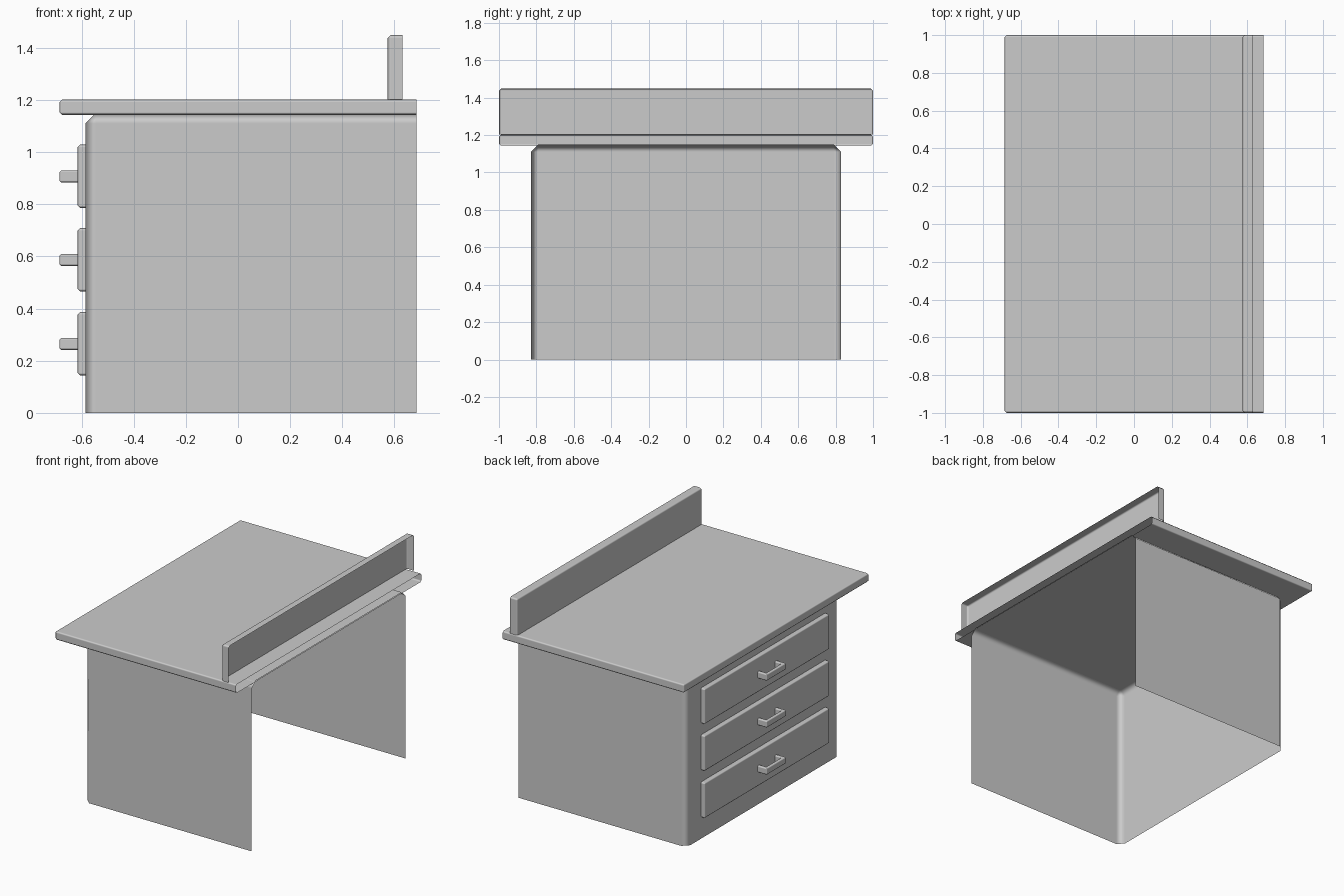
import bpy
import bmesh

if "Cube" in bpy.data.objects:
    bpy.data.objects.remove(bpy.data.objects["Cube"])


def finish(bm, name, bevel, is_open):
    """Remove the open sides, then soften the remaining edges with a small chamfer."""
    bmesh.ops.recalc_face_normals(bm, faces=bm.faces)
    gone = [f for f in bm.faces if is_open(f)]
    bmesh.ops.delete(bm, geom=gone, context='FACES')
    for f in bm.faces:
        f.smooth = True
    mesh = bpy.data.meshes.new(name)
    bm.to_mesh(mesh)
    bm.free()
    obj = bpy.data.objects.new(name, mesh)
    bpy.context.collection.objects.link(obj)
    mod = obj.modifiers.new("Bevel", 'BEVEL')
    mod.width = bevel
    mod.segments = 1
    mod.harden_normals = True
    return obj


def shell(name, x, half_y, z, bevel, open_bottom=False):
    """Box that is hollow towards the wall (+x), optionally also below."""
    bm = bmesh.new()
    bmesh.ops.create_cube(bm, size=1)
    for v in bm.verts:
        v.co = (x[v.co.x > 0], half_y if v.co.y > 0 else -half_y, z[v.co.z > 0])
    return finish(bm, name, bevel, lambda f: f.normal.x > 0.9
                  or (open_bottom and f.normal.z < -0.9))


def handle(name, z):
    """U-shaped pull: plan profile extruded upwards, open where it meets the drawer."""
    back, front, w, t, h = -0.613, -0.685, 0.105, 0.025, 0.046
    plan = [(back, -w), (front, -w), (front, w), (back, w),
            (back, w - t), (front + t, w - t), (front + t, t - w), (back, t - w)]
    bm = bmesh.new()
    face = bm.faces.new([bm.verts.new((px, py, z - h / 2)) for px, py in plan])
    top = bmesh.ops.extrude_face_region(bm, geom=[face], use_keep_orig=True)['geom']
    for v in top:
        if isinstance(v, bmesh.types.BMVert):
            v.co.z += h
    return finish(bm, name, 0.007, lambda f: f.normal.x > 0.9
                  and f.calc_center_median().x > back - 0.001)


# Carcass, worktop and upstand
shell("cabinet_body", (-0.585, 0.685), 0.83, (0, 1.15), 0.04, open_bottom=True)
shell("worktop", (-0.685, 0.685), 1.0, (1.143, 1.202), 0.01)
shell("backsplash", (0.574, 0.63), 1.0, (1.202, 1.45), 0.012, open_bottom=True)

# Three drawers with pulls
for i, z in enumerate((0.265, 0.587, 0.907)):
    shell(f"drawer_front_{i + 1}", (-0.615, -0.585), 0.675, (z - 0.122, z + 0.122), 0.01)
    handle(f"drawer_handle_{i + 1}", z)
